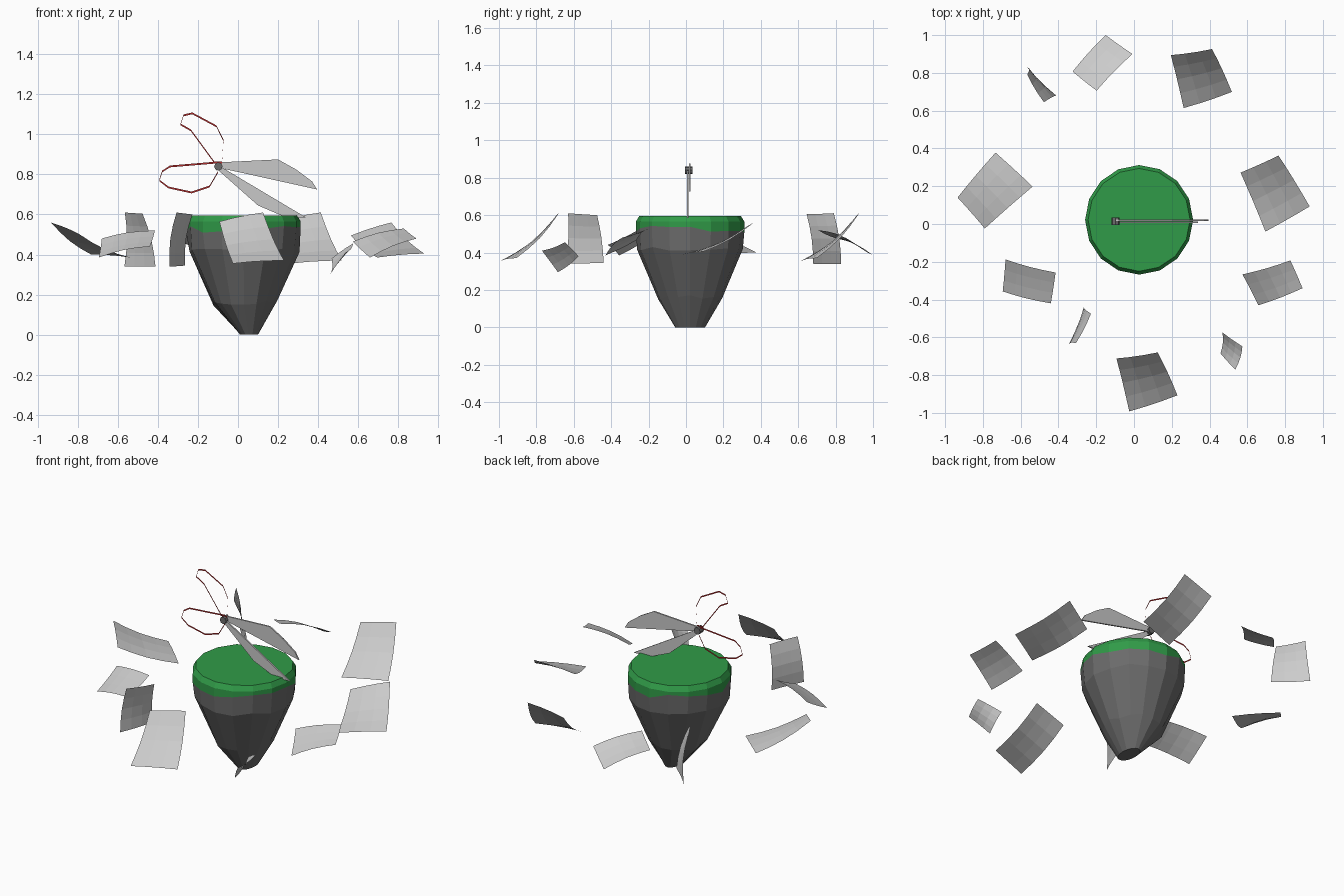
import bpy, bmesh, math, random
from mathutils import Vector

random.seed(4)
cube = bpy.data.objects.get("Cube")
if cube:
    bpy.data.objects.remove(cube, do_unlink=True)


def material(name, rgb):
    mat = bpy.data.materials.new(name)
    mat.use_nodes = True
    color = (*rgb, 1)
    mat.diffuse_color = color
    mat.node_tree.nodes["Principled BSDF"].inputs["Base Color"].default_value = color
    return mat


STONE = material("stone_grey", (.15, .15, .15))
GRASS = material("grass_green", (.03, .33, .065))
RED = material("handle_red", (.46, .027, .027))
STEEL = material("blade_grey", (.58, .58, .58))
PAPER = material("paper_white", (.6, .6, .6))


def finish(name, bm, *mats):
    mesh = bpy.data.meshes.new(name)
    bm.to_mesh(mesh)
    bm.free()
    for mat in mats:
        mesh.materials.append(mat)
    obj = bpy.data.objects.new(name, mesh)
    bpy.context.scene.collection.objects.link(obj)
    return obj


# Tapered floating rock with a ragged cap of grass
def build_rock():
    sides = 16
    # z, centre x, radius x, radius y, jitter
    rings = [(0, .055, .045, .08, 0), (.16, .03, .16, .172, .008),
             (.42, .028, .275, .285, .005), (.53, .027, .286, .29, 0),
             (.565, .027, .286, .29, 0), (.595, .027, .27, .272, 0)]
    bm = bmesh.new()
    loops = []
    for level, (z, cx, rx, ry, jitter) in enumerate(rings):
        loop = []
        for i in range(sides):
            a = math.tau * i / sides
            dr = random.uniform(-jitter, jitter)
            dz = random.uniform(-2, 2) * jitter
            if level == 3:
                dz = random.uniform(-.022, .016)
            loop.append(bm.verts.new((cx + (rx + dr) * math.cos(a),
                                      .022 + (ry + dr) * math.sin(a), z + dz)))
        loops.append(loop)
    for level, (low, high) in enumerate(zip(loops, loops[1:])):
        for i in range(sides):
            j = (i + 1) % sides
            face = bm.faces.new((low[i], low[j], high[j], high[i]))
            face.material_index = int(level >= 3)
    bm.faces.new(loops[0][::-1])
    bm.faces.new(loops[-1]).material_index = 1
    finish("rock_with_grass", bm, STONE, GRASS)


build_rock()


# Flat scissor parts, drawn in the upright plane and thickened
def plate(name, outline, y, mat, rim=0):
    bm = bmesh.new()
    face = bm.faces.new([bm.verts.new((x, y, z)) for x, z in outline])
    if rim:
        bmesh.ops.inset_individual(bm, faces=[face], thickness=rim)
        bmesh.ops.delete(bm, geom=[face], context='FACES_ONLY')
    obj = finish(name, bm, mat)
    solid = obj.modifiers.new("thickness", 'SOLIDIFY')
    solid.thickness = .009
    solid.offset = 0


plate("upper_blade", [(-.11, .82), (-.1, .86), (.2, .875), (.29, .825),
                      (.37, .765), (.395, .725), (-.08, .83)], .02, STEEL)
plate("lower_blade", [(-.12, .84), (-.08, .835), (.34, .585),
                      (.24, .585), (.1, .645)], .01, STEEL)
plate("upper_handle", [(-.118, .86), (-.235, 1.02), (-.287, 1.05), (-.272, 1.095),
                       (-.228, 1.105), (-.107, 1.04), (-.073, .97), (-.08, .86)],
      .01, RED, .026)
plate("lower_handle", [(-.1, .86), (-.34, .84), (-.378, .815), (-.393, .77),
                       (-.347, .735), (-.232, .71), (-.142, .74), (-.1, .812)],
      .02, RED, .026)

# Pivot screw
bpy.ops.mesh.primitive_cylinder_add(vertices=8, radius=.021, depth=.04,
                                    location=(-.098, .015, .84),
                                    rotation=(math.pi / 2, 0, 0))
bpy.context.object.name = "pivot_screw"
bpy.context.object.data.materials.append(STONE)


# Curled loose sheets, each spanned between four corners
def sheet(name, corners, bend, steps=4):
    a, b, c, d = (Vector(p) for p in corners)
    normal = (c - a).cross(b - d).normalized()
    if normal.z < 0:
        normal = -normal
    bm = bmesh.new()
    grid = []
    for j in range(steps + 1):
        v = j / steps
        row = []
        for i in range(steps):
            u = i / (steps - 1)
            p = a.lerp(b, u).lerp(d.lerp(c, u), v)
            p += normal * bend * (math.sin(math.pi * v) - .3 * math.sin(math.pi * u))
            row.append(bm.verts.new(p))
        grid.append(row)
    for r, s in zip(grid, grid[1:]):
        for i in range(steps - 1):
            bm.faces.new((r[i], s[i], s[i + 1], r[i + 1]))
    finish(name, bm, PAPER)


front = [(-.093, -.712, .565), (.125, -.68, .61), (.23, -.907, .37), (-.025, -.992, .355)]
sheet("front_sheet", front, -.018)
sheet("back_left_sheet", [(x + .288, y + 1.606, z) for x, y, z in front], -.018)
sheet("right_sheet", [(-.79, -.024, .5), (-.934, .14, .56),
                      (-.733, .378, .4), (-.537, .198, .385)], -.015)
sheet("left_sheet", [(.564, .272, .495), (.765, .362, .56),
                     (.93, .093, .405), (.696, -.04, .385)], -.015)
sheet("back_sheet", [(-.198, .706, .52), (-.325, .807, .475),
                     (-.15, 1, .385), (-.008, .9, .45)], .015)
sheet("right_front_sheet", [(-.415, -.257, .52), (-.44, -.42, .44),
                            (-.695, -.357, .385), (-.68, -.188, .48)], .012)
sheet("left_front_sheet", [(.828, -.193, .53), (.892, -.34, .48),
                           (.659, -.43, .385), (.574, -.267, .465)], .012)
sheet("back_right_sheet", [(-.565, .79, .61), (-.477, .645, .605),
                           (-.412, .68, .34), (-.567, .83, .34)], .015)
sheet("front_right_sheet", [(-.307, -.63, .61), (-.228, -.475, .6),
                            (-.265, -.44, .345), (-.342, -.64, .34)], .015)
sheet("small_sheet", [(.468, -.574, .38), (.574, -.648, .455),
                      (.537, -.77, .41), (.458, -.685, .295)], -.01)
